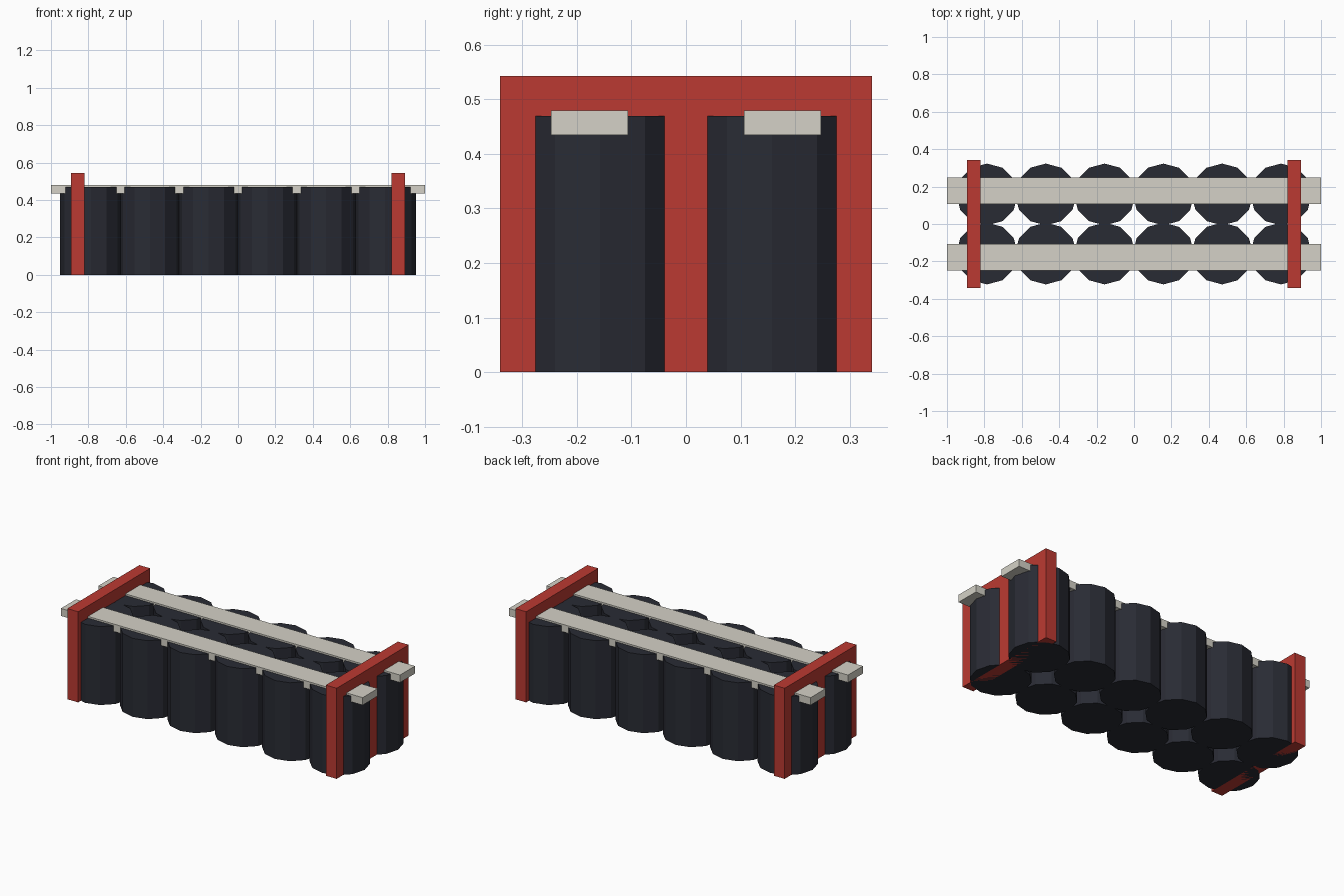
import bpy, math

if "Cube" in bpy.data.objects:
    bpy.data.objects.remove(bpy.data.objects["Cube"])


def material(name, rgb):
    m = bpy.data.materials.new(name)
    m.diffuse_color = (*rgb, 1)
    m.use_nodes = True
    m.node_tree.nodes["Principled BSDF"].inputs["Base Color"].default_value = m.diffuse_color
    return m


DARK = material("dark_barrel", (0.022, 0.024, 0.034))
RED = material("red_paint", (0.50, 0.042, 0.032))
PALE = material("pale_plank", (0.66, 0.64, 0.57))


def box(name, x, y, z, mat):
    bpy.ops.mesh.primitive_cube_add(
        size=1, location=(sum(x) / 2, sum(y) / 2, sum(z) / 2))
    o = bpy.context.object
    o.name = name
    o.scale = (x[1] - x[0], y[1] - y[0], z[1] - z[0])
    bpy.ops.object.transform_apply(location=False, rotation=False, scale=True)
    o.data.materials.append(mat)


def barrel(name, x, y):
    # twelve flat sides, a corner pointing along each axis
    bpy.ops.mesh.primitive_cylinder_add(
        vertices=12, radius=0.165, depth=0.47, location=(x, y, 0.235))
    o = bpy.context.object
    o.name = name
    o.data.materials.append(DARK)


# two rows of six barrels, each row held by a plank across the top
for side, s in (("front", -1), ("back", 1)):
    for i in range(6):
        barrel(f"{side}_barrel_{i + 1}", (i - 2.5) * 0.3144, s * 0.158)
    box(f"{side}_plank", (-1, 1), sorted((s * 0.106, s * 0.248)),
        (0.435, 0.48), PALE)

# solid end plates that the outer barrels poke through
for side, s in (("left", -1), ("right", 1)):
    box(f"{side}_end_plate", sorted((s * 0.821, s * 0.893)),
        (-0.341, 0.341), (0, 0.543), RED)
